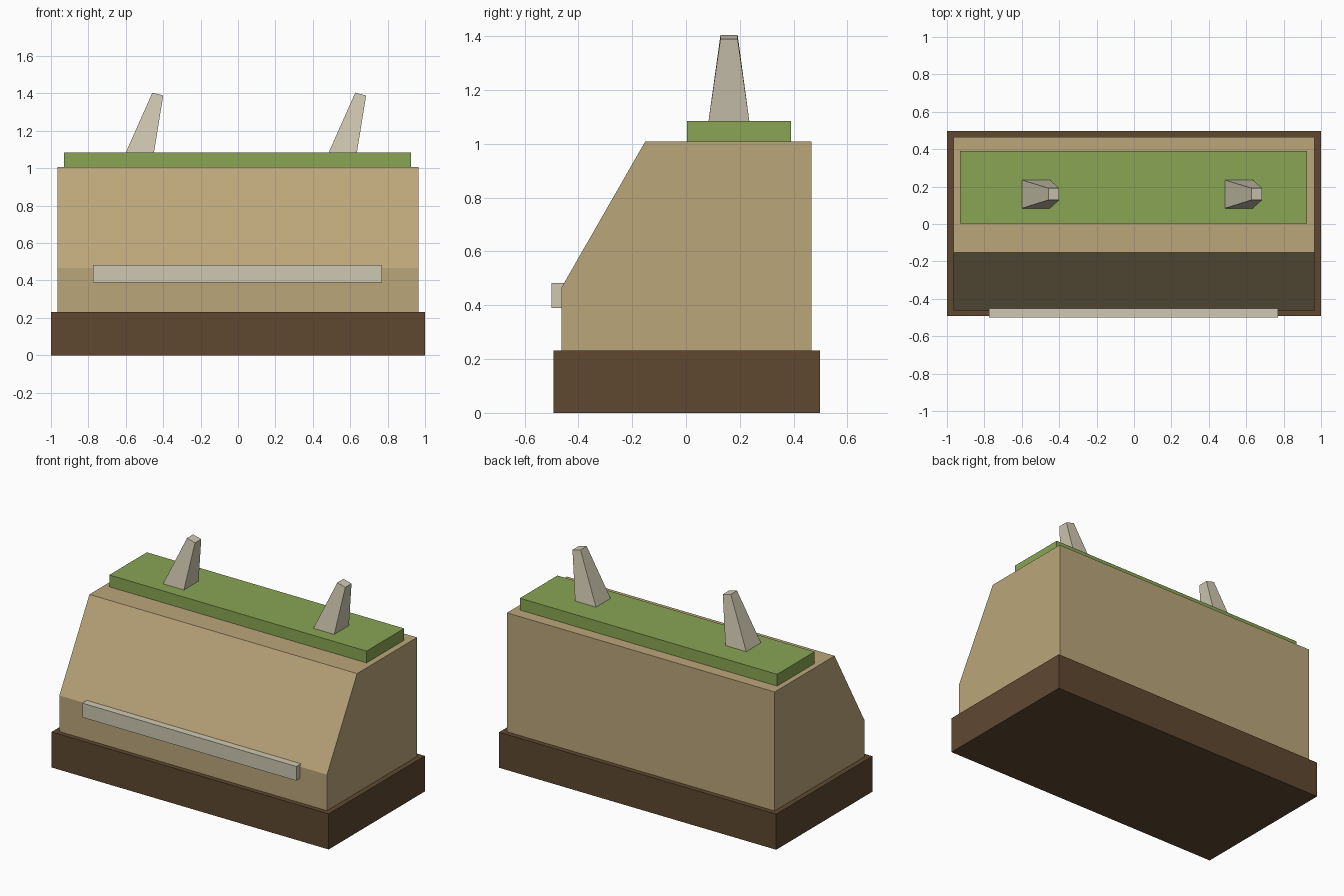
import bpy

if "Cube" in bpy.data.objects:
    bpy.data.objects.remove(bpy.data.objects["Cube"], do_unlink=True)


def material(name, rgb):
    """Flat material from display (0-255) colour, stored as linear values."""
    colour = [((c / 255 + 0.055) / 1.055) ** 2.4 for c in rgb] + [1.0]
    mat = bpy.data.materials.new(name)
    mat.use_nodes = True
    mat.diffuse_color = colour
    bsdf = next(n for n in mat.node_tree.nodes if n.type == 'BSDF_PRINCIPLED')
    bsdf.inputs["Base Color"].default_value = colour
    bsdf.inputs["Roughness"].default_value = 0.9
    return mat


brown = material("dark_brown", (95, 72, 49))
tan = material("sand_tan", (187, 166, 122))
green = material("moss_green", (137, 165, 84))
bone = material("pale_stone", (207, 200, 177))


def loft(name, first, last, mat):
    """Closed solid between two matching rings of points."""
    n = len(first)
    faces = [tuple(reversed(range(n))), tuple(range(n, 2 * n))]
    faces += [(i, (i + 1) % n, n + (i + 1) % n, n + i) for i in range(n)]
    mesh = bpy.data.meshes.new(name)
    mesh.from_pydata(first + last, [], faces)
    mesh.materials.append(mat)
    obj = bpy.data.objects.new(name, mesh)
    bpy.context.collection.objects.link(obj)
    return obj


def ring(x, y, z_left, z_right):
    """Rectangle whose left and right edges may differ in height."""
    return [(x[0], y[0], z_left), (x[1], y[0], z_right),
            (x[1], y[1], z_right), (x[0], y[1], z_left)]


def box(name, x, y, z, mat):
    return loft(name, ring(x, y, z[0], z[0]), ring(x, y, z[1], z[1]), mat)


# Plinth
box("base_plinth", (-1, 1), (-0.493, 0.498), (0, 0.232), brown)

# Body: side profile with sloping front, extruded across the width
profile = [(-0.462, 0.1), (0.466, 0.1), (0.466, 1.008),
           (-0.152, 1.008), (-0.462, 0.467)]
loft("sloped_body", [(0.966, y, z) for y, z in profile],
     [(-0.966, y, z) for y, z in profile], tan).data.flip_normals()

# Slab on the top and bar across the front
box("top_slab", (-0.931, 0.926), (0.003, 0.39), (1.0, 1.085), green)
box("front_bar", (-0.774, 0.771), (-0.5, -0.44), (0.39, 0.483), bone)

# Leaning tapered horns
for name, x in (("right_horn", -0.602), ("left_horn", 0.483)):
    loft(name, ring((x, x + 0.152), (0.083, 0.236), 1.08, 1.08),
         ring((x + 0.144, x + 0.202), (0.128, 0.192), 1.404, 1.389), bone)
